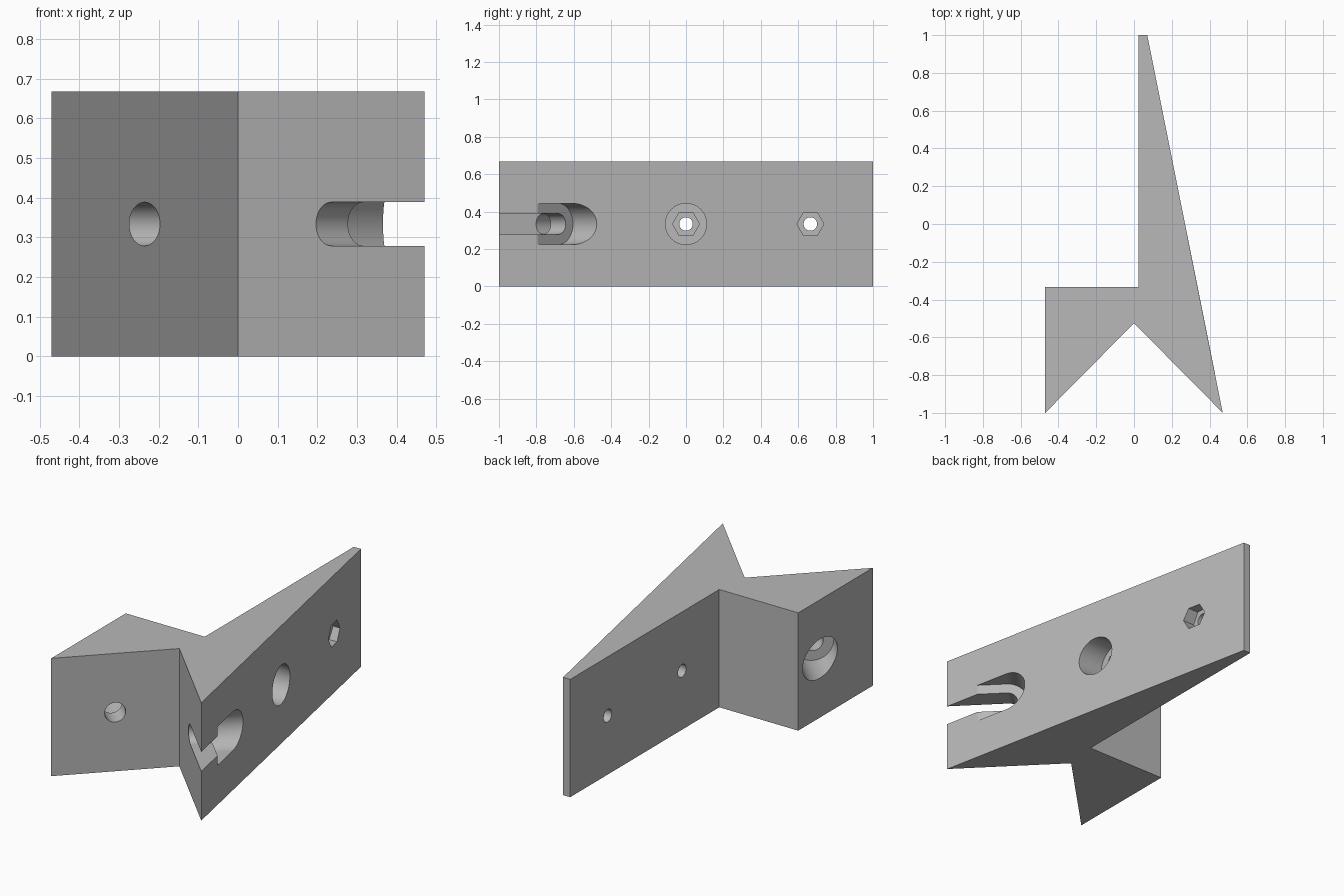
import bpy
import bmesh
from math import pi, cos, sin
from mathutils import Vector

cube = bpy.data.objects.get("Cube")
if cube:
    bpy.data.objects.remove(cube, do_unlink=True)

HEIGHT = 0.667
MID = HEIGHT / 2
UP = Vector((0, 0, 1))

grey = bpy.data.materials.new("plain_grey")
grey.use_nodes = True
colour = (0.48, 0.48, 0.48, 1)
grey.diffuse_color = colour
grey.node_tree.nodes["Principled BSDF"].inputs["Base Color"].default_value = colour


def prism(name, points, sweep):
    """Extrude a closed loop of 3D points along a vector."""
    bm = bmesh.new()
    face = bm.faces.new([bm.verts.new(p) for p in points])
    ext = bmesh.ops.extrude_face_region(bm, geom=[face])
    moved = [v for v in ext["geom"] if isinstance(v, bmesh.types.BMVert)]
    bmesh.ops.translate(bm, verts=moved, vec=sweep)
    bmesh.ops.recalc_face_normals(bm, faces=bm.faces)
    mesh = bpy.data.meshes.new(name)
    bm.to_mesh(mesh)
    bm.free()
    mesh.materials.append(grey)
    obj = bpy.data.objects.new(name, mesh)
    bpy.context.collection.objects.link(obj)
    return obj


def ring(radius, sides):
    return [(radius * cos(2 * pi * i / sides), radius * sin(2 * pi * i / sides))
            for i in range(sides)]


def open_slot(radius):
    arc = [(radius * cos(pi / 2 + pi * i / 32), radius * sin(pi / 2 + pi * i / 32))
           for i in range(33)]
    return arc + [(1, -radius), (1, radius)]


def cut(body, outline, origin, axis, start, length):
    """Subtract an outline swept along a horizontal axis."""
    axis = axis.normalized()
    side = axis.cross(UP)
    base = origin + axis * start
    tool = prism("cutter", [base + side * u + UP * v for u, v in outline], axis * length)
    tool.hide_render = True
    mod = body.modifiers.new("cut", 'BOOLEAN')
    mod.operation = 'DIFFERENCE'
    mod.solver = 'EXACT'
    mod.object = tool
    bpy.ops.object.modifier_apply(modifier=mod.name)
    bpy.data.objects.remove(tool, do_unlink=True)


# Bracket body: V-notched foot with a tapering arm
profile = [(-0.47, -1), (0, -0.525), (0.47, -1), (0.07, 1),
           (0.025, 1), (0.025, -0.333), (-0.47, -0.333)]
bracket = prism("bracket", [Vector((x, y, 0)) for x, y in profile], UP * HEIGHT)
bpy.ops.object.select_all(action='DESELECT')
bpy.context.view_layer.objects.active = bracket
bracket.select_set(True)

# Counterbored hole and open slot, square to the two notch faces
SMALL, LARGE, FLOOR = 0.055, 0.11, 0.113
for sign, shape in ((-1, lambda r: ring(r, 64)), (1, open_slot)):
    origin = Vector((sign * 0.236, -0.762, MID))
    axis = Vector((sign, 1, 0))
    cut(bracket, shape(SMALL), origin, axis, -0.1, 0.3)
    cut(bracket, shape(LARGE), origin, axis, FLOOR, 0.6)

# Bolt holes with hexagonal nut pockets through the arm
ACROSS = Vector((1, 0, 0))
for y in (0, 0.665):
    origin = Vector((0, y, MID))
    cut(bracket, ring(0.036, 48), origin, ACROSS, -0.1, 0.6)
    cut(bracket, ring(0.072, 6), origin, ACROSS, 0.08, 0.5)

# Access bore over the lower nut pocket
cut(bracket, ring(LARGE, 64), Vector((0, 0, MID)), ACROSS, 0.137, 0.5)

bpy.ops.object.shade_smooth_by_angle(angle=pi / 6)
